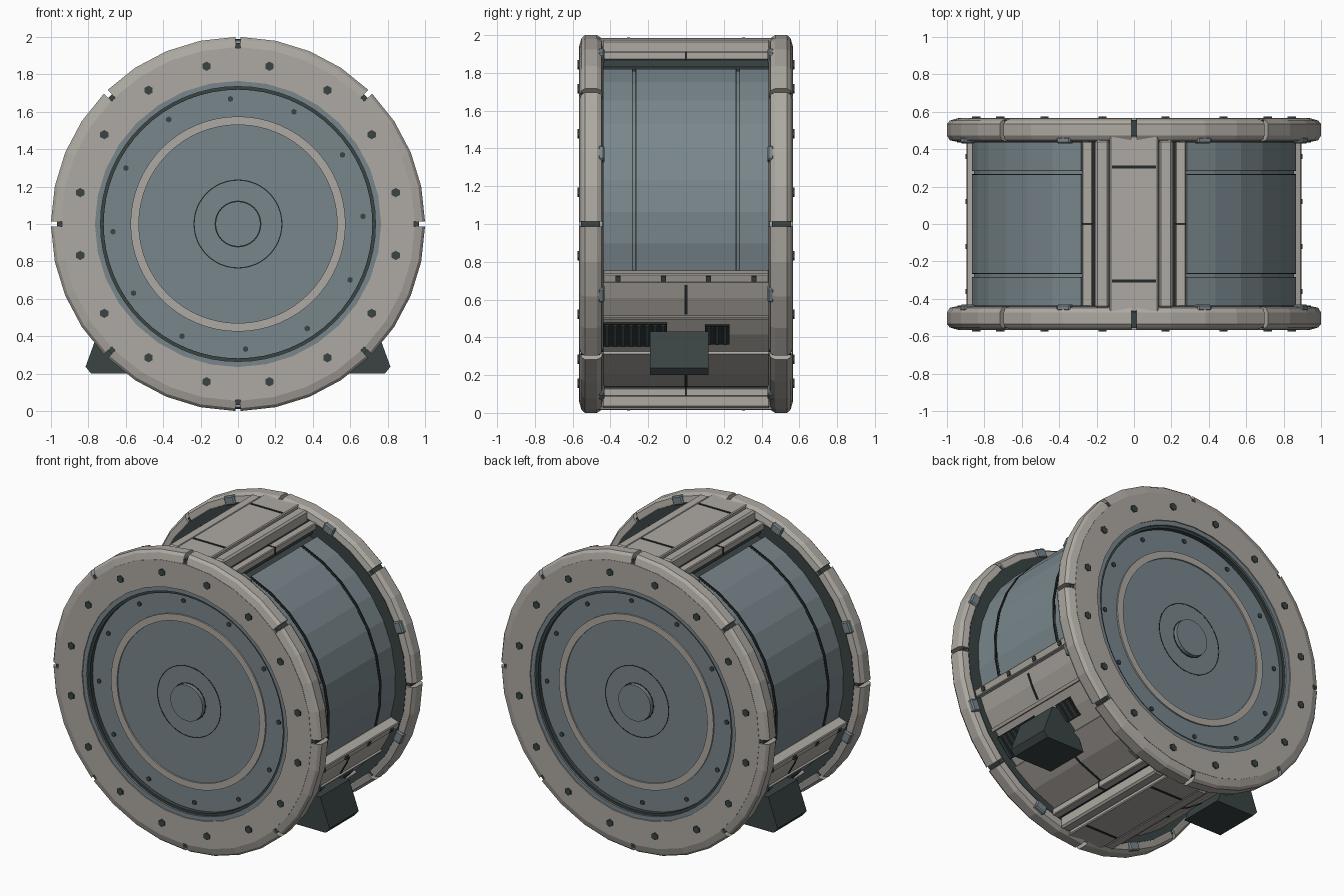
import bpy, bmesh, math
from mathutils import Matrix, Vector

if "Cube" in bpy.data.objects:
    bpy.data.objects.remove(bpy.data.objects["Cube"])


def mat(name, c):
    m = bpy.data.materials.new(name)
    m.diffuse_color = (*c, 1)
    m.use_nodes = True
    m.node_tree.nodes["Principled BSDF"].inputs["Base Color"].default_value = m.diffuse_color
    return m


BEIGE = mat("warm grey", (0.42, 0.395, 0.36))
BLUE = mat("blue grey", (0.19, 0.24, 0.26))
DARK = mat("dark slate", (0.042, 0.056, 0.056))
BLACK = mat("near black", (0.018, 0.022, 0.022))


def finish(name, bm, m, turn):
    bmesh.ops.remove_doubles(bm, verts=bm.verts, dist=1e-5)
    bmesh.ops.recalc_face_normals(bm, faces=bm.faces)
    me = bpy.data.meshes.new(name)
    bm.to_mesh(me)
    bm.free()
    me.materials.append(m)
    # the whole model repeats after half a turn about the vertical axis
    for k in range(2 if turn else 1):
        o = bpy.data.objects.new(name, me)
        o.rotation_euler.z = math.pi * k
        bpy.context.collection.objects.link(o)


def sweep(name, prof, m, a0=0, a1=360, n=32, turn=True):
    """Closed (radius, y) profile swept round the drum axis."""
    bm = bmesh.new()
    full = abs(a1 - a0) >= 360
    rows = []
    for i in range(n if full else n + 1):
        a = math.radians(a0 + (a1 - a0) * i / n)
        rows.append([bm.verts.new((r * math.cos(a), y, 1 + r * math.sin(a))) for r, y in prof])
    k = len(prof)
    for i in range(n):
        p, q = rows[i], rows[(i + 1) % len(rows)]
        for j in range(k):
            bm.faces.new((p[j], p[(j + 1) % k], q[(j + 1) % k], q[j]))
    if not full:
        bm.faces.new(rows[0])
        bm.faces.new(rows[-1])
    finish(name, bm, m, turn)


def band(name, r0, r1, y0, y1, m, a0=0, a1=360, n=32, turn=True):
    sweep(name, [(r0, y0), (r1, y0), (r1, y1), (r0, y1)], m, a0, a1, n, turn)


def block(name, a, r, t, y, size, m, turn=True, bevel=0):
    """Box at angle a: size is (radial, tangential, along y)."""
    bm = bmesh.new()
    bmesh.ops.create_cube(bm, size=1)
    bmesh.ops.scale(bm, verts=bm.verts, vec=(size[0], size[2], size[1]))
    if bevel:
        bmesh.ops.bevel(bm, geom=bm.edges[:], offset=bevel, segments=1, affect='EDGES')
    bmesh.ops.translate(bm, verts=bm.verts, vec=(r, y, t))
    M = Matrix.Translation((0, 0, 1)) @ Matrix.Rotation(-math.radians(a), 4, 'Y')
    bmesh.ops.transform(bm, matrix=M, verts=bm.verts)
    finish(name, bm, m, turn)


def bolt(name, a, r, y, rad, h, m):
    bm = bmesh.new()
    a = math.radians(a)
    M = Matrix.Translation((r * math.cos(a), y, 1 + r * math.sin(a))) @ Matrix.Rotation(math.pi / 2, 4, 'X')
    bmesh.ops.create_cone(bm, cap_ends=True, segments=6, radius1=rad, radius2=rad, depth=h, matrix=M)
    finish(name, bm, m, True)


# dark inner drum
band("drum_core", 0, 0.845, -0.44, 0.44, DARK, turn=False)

# rim: inner ring, dark joint ring and eight chamfered outer segments
band("rim_ring", 0.765, 0.942, -0.445, -0.567, BEIGE)
band("rim_joint", 0.93, 0.968, -0.455, -0.555, DARK)
band("rim_inner_flange", 0.80, 0.945, -0.437, -0.446, DARK)
seg = [(0.93, -0.565), (0.945, -0.565), (0.985, -0.553), (1.0, -0.535),
       (1.0, -0.472), (0.985, -0.448), (0.95, -0.44), (0.93, -0.44)]
for k in range(8):
    sweep("rim_segment", seg, BEIGE, 45 * k + 0.8, 45 * k + 44.2, 4)
    block("rim_clip", 45 * k + 22.5, 0.962, 0, -0.448, (0.06, 0.08, 0.035), BLUE, bevel=0.008)

# end cap: collar, groove, plate, trim ring and hub
band("cap_collar", 0.735, 0.772, -0.44, -0.56, BLUE, n=64)
band("cap_groove", 0.718, 0.737, -0.44, -0.548, DARK, n=64)
band("cap_plate", 0, 0.72, -0.43, -0.52, BLUE, n=64)
band("cap_trim_ring", 0.53, 0.575, -0.50, -0.53, BEIGE, n=64)
band("cap_line", 0.232, 0.238, -0.51, -0.5215, BLACK, n=48)
band("hub_line", 0.12, 0.125, -0.51, -0.5215, BLACK, n=32)
band("hub", 0, 0.12, -0.50, -0.548, BLUE, n=32)
for k in range(16):
    bolt("rim_bolt", 11.25 + 22.5 * k, 0.86, -0.567, 0.025, 0.016, DARK)
for k in range(12):
    bolt("cap_bolt", 3.5 + 30 * k, 0.67, -0.52, 0.016, 0.014, DARK)

# blue drum skin in three strips with two grooves
band("skin_base", 0.82, 0.858, -0.44, 0.44, BLUE, -18, 71, 8)
for y0, y1 in ((-0.44, -0.285), (-0.265, 0.265), (0.285, 0.44)):
    band("skin_strip", 0.84, 0.868, y0, y1, BLUE, -18, 71, 8)
for y in (-0.285, -0.265, 0.265, 0.285):
    band("skin_groove_line", 0.84, 0.8695, y - 0.002, y + 0.002, BLACK, -18, 71, 8)

# lower side panels
band("upper_side_panel", 0.83, 0.90, -0.44, 0.44, BEIGE, -33.5, -18, 2)
band("middle_side_panel", 0.83, 0.88, -0.44, 0.44, BEIGE, -50, -33.5, 2)
band("lower_side_panel", 0.83, 0.90, -0.44, 0.44, BEIGE, -73, -50, 2)
block("panel_lip", -33.3, 0.895, 0, 0, (0.03, 0.02, 0.88), BEIGE)
band("upper_panel_seam", 0.85, 0.903, -0.007, 0.007, BLACK, -32, -21, 2)
band("lower_panel_seam", 0.85, 0.903, -0.007, 0.007, BLACK, -73, -50, 2)

# cross bar with bolts
block("cross_bar", -18, 0.90, 0, 0, (0.07, 0.05, 0.88), BEIGE, bevel=0.006)
for y in (-0.36, -0.12, 0.12, 0.36):
    block("cross_bar_bolt", -18, 0.936, 0, y, (0.014, 0.026, 0.026), DARK)

# louvred vents
for y0, y1, h in ((-0.44, -0.10, 0.155), (0.10, 0.23, 0.13)):
    block("vent", -41.5, 0.875, 0, (y0 + y1) / 2, (0.03, h, y1 - y0), BLACK)
    n = round((y1 - y0) / 0.04)
    for i in range(n):
        y = y0 + (i + 0.5) * (y1 - y0) / n
        block("vent_slat", -41.5, 0.89, 0, y, (0.02, h - 0.01, 0.02), DARK)

# wedge shaped foot box
bm = bmesh.new()
prof = [(0.60, 0.43), (0.745, 0.43), (0.815, 0.237), (0.785, 0.2), (0.50, 0.2)]
f = bm.faces.new([bm.verts.new((x, -0.19, z)) for x, z in prof])
e = bmesh.ops.extrude_face_region(bm, geom=[f])
bmesh.ops.translate(bm, vec=Vector((0, 0.31, 0)),
                    verts=[v for v in e["geom"] if isinstance(v, bmesh.types.BMVert)])
finish("foot_box", bm, DARK, True)

# top and bottom spines: plate, rails, outer rails and slots
for a in (90, -90):
    block("spine_base", a, 0.86, 0, 0, (0.06, 0.50, 0.88), DARK, False)
    block("spine_plate", a, 0.93, 0, 0, (0.11, 0.26, 0.94), BEIGE, False, 0.006)
    for s in (-1, 1):
        block("spine_rail", a, 0.92, s * 0.17, 0, (0.11, 0.075, 0.90), BEIGE, False, 0.012)
        block("spine_rail_gap", a, 0.89, s * 0.215, 0, (0.03, 0.02, 0.88), BLACK, False)
        block("spine_outer_rail", a, 0.89, s * 0.25, 0, (0.045, 0.055, 0.88), BEIGE, False, 0.005)
        block("outer_rail_seam", a, 0.89, s * 0.25, 0, (0.049, 0.057, 0.012), BLACK, False)
        block("spine_slot", a, 0.983, 0, s * 0.305, (0.01, 0.235, 0.016), BLACK, False)
